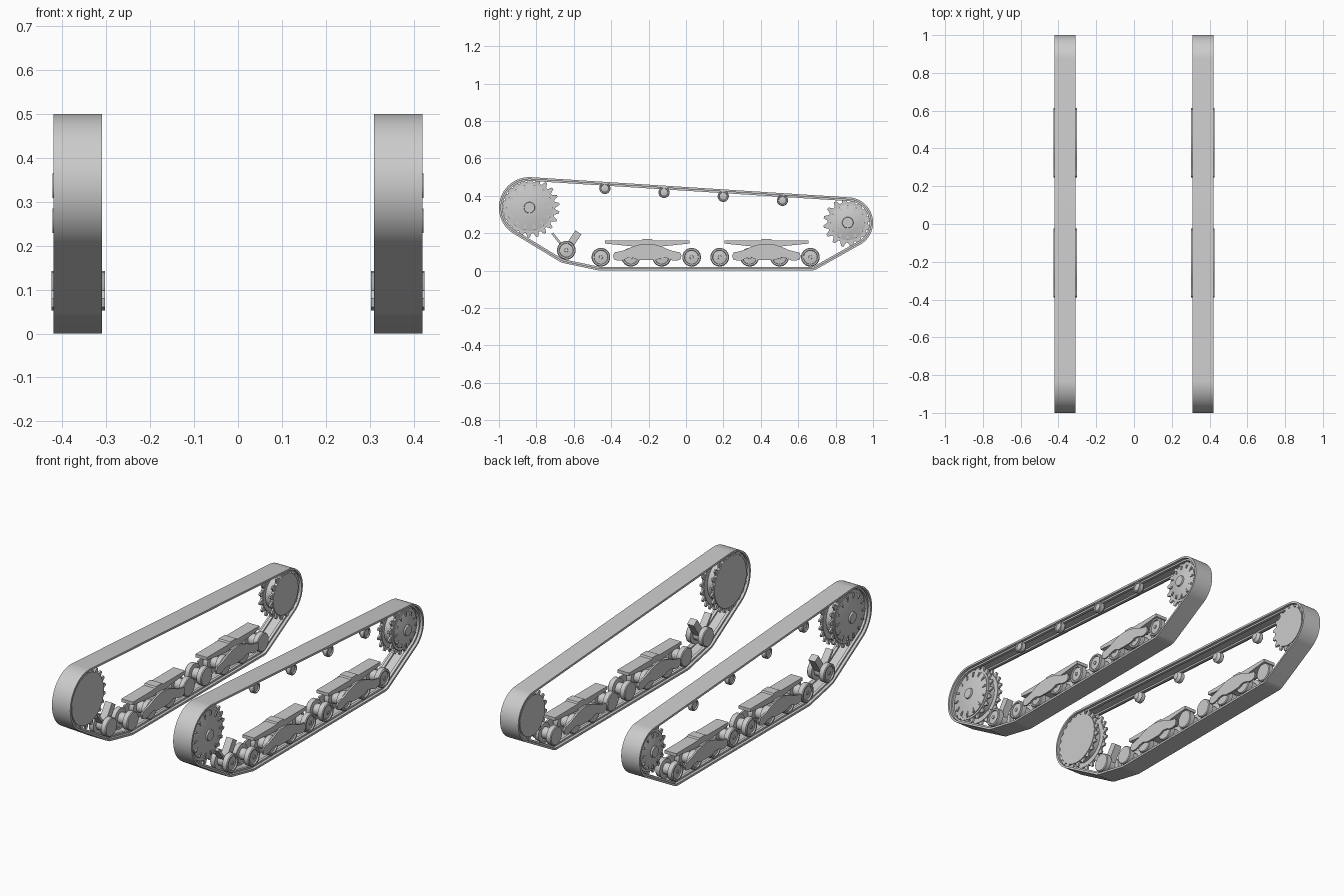
import bpy, bmesh
from math import sin, cos, pi, radians

cube = bpy.data.objects.get("Cube")
if cube:
    bpy.data.objects.remove(cube, do_unlink=True)

GREY = (0.6, 0.6, 0.6, 1)
mat = bpy.data.materials.new("plain_grey")
mat.use_nodes = True
mat.diffuse_color = GREY
mat.node_tree.nodes["Principled BSDF"].inputs["Base Color"].default_value = GREY


def finish(name, bm):
    """Turn a left-hand part into an object mirrored to the right."""
    bmesh.ops.remove_doubles(bm, verts=bm.verts, dist=0.00002)
    bmesh.ops.recalc_face_normals(bm, faces=bm.faces)
    me = bpy.data.meshes.new(name)
    bm.to_mesh(me)
    bm.free()
    me.materials.append(mat)
    me.shade_smooth()
    me.set_sharp_from_angle(angle=radians(32))
    ob = bpy.data.objects.new(name, me)
    bpy.context.collection.objects.link(ob)
    ob.modifiers.new("other_side", 'MIRROR').use_axis[0] = True
    return ob


def add_prism(bm, pts, x0, x1):
    """Extrude a (y, z) outline along x."""
    a = [bm.verts.new((x0, y, z)) for y, z in pts]
    b = [bm.verts.new((x1, y, z)) for y, z in pts]
    bm.faces.new(a)
    bm.faces.new(b[::-1])
    for i in range(len(pts)):
        j = (i + 1) % len(pts)
        bm.faces.new((a[i], a[j], b[j], b[i]))


def add_lathe(bm, profile, cy, cz, n=32):
    """Revolve an (x, radius) profile about an axle along x."""
    rings = []
    for x, r in profile:
        if r == 0:
            rings.append([bm.verts.new((x, cy, cz))] * n)
        else:
            rings.append([bm.verts.new((x, cy + r * cos(2 * pi * i / n), cz + r * sin(2 * pi * i / n)))
                          for i in range(n)])
    for p, q in zip(rings, rings[1:]):
        for i in range(n):
            j = (i + 1) % n
            corners = list(dict.fromkeys((p[i], p[j], q[j], q[i])))
            bm.faces.new(corners)


def bar(p, q, w):
    """Outline of a straight bar of width w from p to q."""
    dy, dz = q[0] - p[0], q[1] - p[1]
    k = w / 2 / (dy * dy + dz * dz) ** 0.5
    ny, nz = -dz * k, dy * k
    return [(p[0] + ny, p[1] + nz), (p[0] - ny, p[1] - nz),
            (q[0] - ny, q[1] - nz), (q[0] + ny, q[1] + nz)]


# Track belt: a ribbed section swept round the circles it is wrapped on
FRONT, REAR, IDLER = (-0.837, 0.337), (0.865, 0.257), (-0.64, 0.109)
wraps = [(*FRONT, 0.163), (*REAR, 0.135), (*IDLER, 0.07), (-0.455, 0.072, 0.072), (0.665, 0.072, 0.072)]
section = [(0.31, 0), (0.42, 0), (0.42, 0.011), (0.405, 0.011), (0.405, 0.02), (0.39, 0.02),
           (0.39, 0.011), (0.34, 0.011), (0.34, 0.02), (0.325, 0.02), (0.325, 0.011), (0.31, 0.011)]
bm = bmesh.new()
loops = []
STEPS = 180
for i in range(STEPS):
    t = 2 * pi * (i + 0.5) / STEPS
    cy, cz, r = max(wraps, key=lambda c: c[0] * cos(t) + c[1] * sin(t) + c[2])
    loops.append([bm.verts.new((x, cy + (r - d) * cos(t), cz + (r - d) * sin(t))) for x, d in section])
for i in range(STEPS):
    p, q = loops[i], loops[(i + 1) % STEPS]
    for k in range(len(section)):
        m = (k + 1) % len(section)
        bm.faces.new((p[k], p[m], q[m], q[k]))
finish("track_belt", bm)


# Toothed end wheels with a domed outer cover
def sprocket(name, c, root, tip, dome, teeth, slots):
    cy, cz = c
    bm = bmesh.new()
    add_lathe(bm, [(0.318, 0), (0.318, root), (0.335, root), (0.335, root * 0.8), (0.38, root * 0.8),
                   (0.38, root), (0.396, root), (0.396, dome), (0.4, dome), (0.405, dome * 0.8),
                   (0.411, dome * 0.5), (0.414, 0.032), (0.414, 0.03), (0.422, 0.028), (0.422, 0)], cy, cz, 48)
    finish(name + "_drum", bm)
    bm = bmesh.new()
    outline = []
    for i in range(teeth):
        for f, r in ((0, root - 0.002), (0.3, tip), (0.55, tip), (0.8, root - 0.002)):
            a = 2 * pi * (i + f) / teeth
            outline.append((cy + r * cos(a), cz + r * sin(a)))
    for x in (0.322, 0.382):
        add_prism(bm, outline, x, x + 0.01)
    finish(name + "_teeth", bm)
    # small raised ribs round the cover
    bm = bmesh.new()
    for i in range(slots):
        a = 2 * pi * i / slots
        p, q = [(cy + r * cos(a), cz + r * sin(a)) for r in (dome * 0.76, dome * 0.97)]
        add_prism(bm, bar(p, q, 0.009), 0.398, 0.409)
    finish(name + "_ribs", bm)


sprocket("front_sprocket", FRONT, 0.138, 0.161, 0.126, 22, 14)
sprocket("rear_sprocket", REAR, 0.108, 0.131, 0.095, 16, 12)

# Road wheels and front idler: paired discs on a hub
WHEEL = [(0.313, 0), (0.313, 0.046), (0.317, 0.05), (0.342, 0.05), (0.345, 0.03), (0.385, 0.03),
         (0.388, 0.05), (0.414, 0.05), (0.418, 0.046), (0.418, 0.038), (0.411, 0.036),
         (0.413, 0.02), (0.414, 0.01), (0.418, 0.009), (0.418, 0)]
bm = bmesh.new()
for y in (-0.455, -0.295, -0.13, 0.03, 0.18, 0.34, 0.5, 0.665):
    add_lathe(bm, WHEEL, y, 0.072)
finish("road_wheels", bm)
bm = bmesh.new()
add_lathe(bm, WHEEL, *IDLER)
finish("front_idler", bm)

# Idler bracket: broad block and thin rod
bm = bmesh.new()
add_prism(bm, bar((-0.635, 0.115), (-0.575, 0.205), 0.038), 0.345, 0.385)
add_prism(bm, bar((-0.655, 0.125), (-0.715, 0.2), 0.012), 0.345, 0.385)
finish("idler_bracket", bm)

# Return rollers under the top run
bm = bmesh.new()
for i in range(4):
    add_lathe(bm, [(0.376, 0), (0.38, 0.018), (0.39, 0.026), (0.394, 0.03), (0.415, 0.03), (0.418, 0.027),
                   (0.418, 0.022), (0.412, 0.02), (0.415, 0.008), (0.415, 0)],
              -0.434 + 0.3165 * i, 0.44 - 0.0213 * i, 24)
finish("return_rollers", bm)

# Bogies: arched side plates, a middle block and a tapered top beam
half = [(0, 0.143), (0.04, 0.14), (0.08, 0.128), (0.12, 0.11), (0.15, 0.102), (0.175, 0.098), (0.183, 0.08),
        (0.178, 0.06), (0.155, 0.053), (0.13, 0.056), (0.11, 0.066), (0.08, 0.07), (0.05, 0.058), (0, 0.056)]
arch = half + [(-y, z) for y, z in half[-2:0:-1]]
beam = [(-0.225, 0.145), (-0.06, 0.128), (0.06, 0.128), (0.225, 0.145), (0.225, 0.162), (0.03, 0.162),
        (0.025, 0.17), (-0.025, 0.17), (-0.03, 0.162), (-0.225, 0.162)]
plates, blocks, beams = bmesh.new(), bmesh.new(), bmesh.new()
for cy in (-0.207, 0.43):
    def place(pts):
        return [(y + cy, z) for y, z in pts]
    add_prism(plates, place(arch), 0.303, 0.313)
    add_prism(plates, place(arch), 0.416, 0.425)
    add_prism(blocks, place(bar((-0.03, 0.1), (0.03, 0.1), 0.07)), 0.312, 0.417)
    add_prism(beams, place(beam), 0.33, 0.4)
finish("bogie_side_plates", plates)
finish("bogie_blocks", blocks)
finish("bogie_beams", beams)
